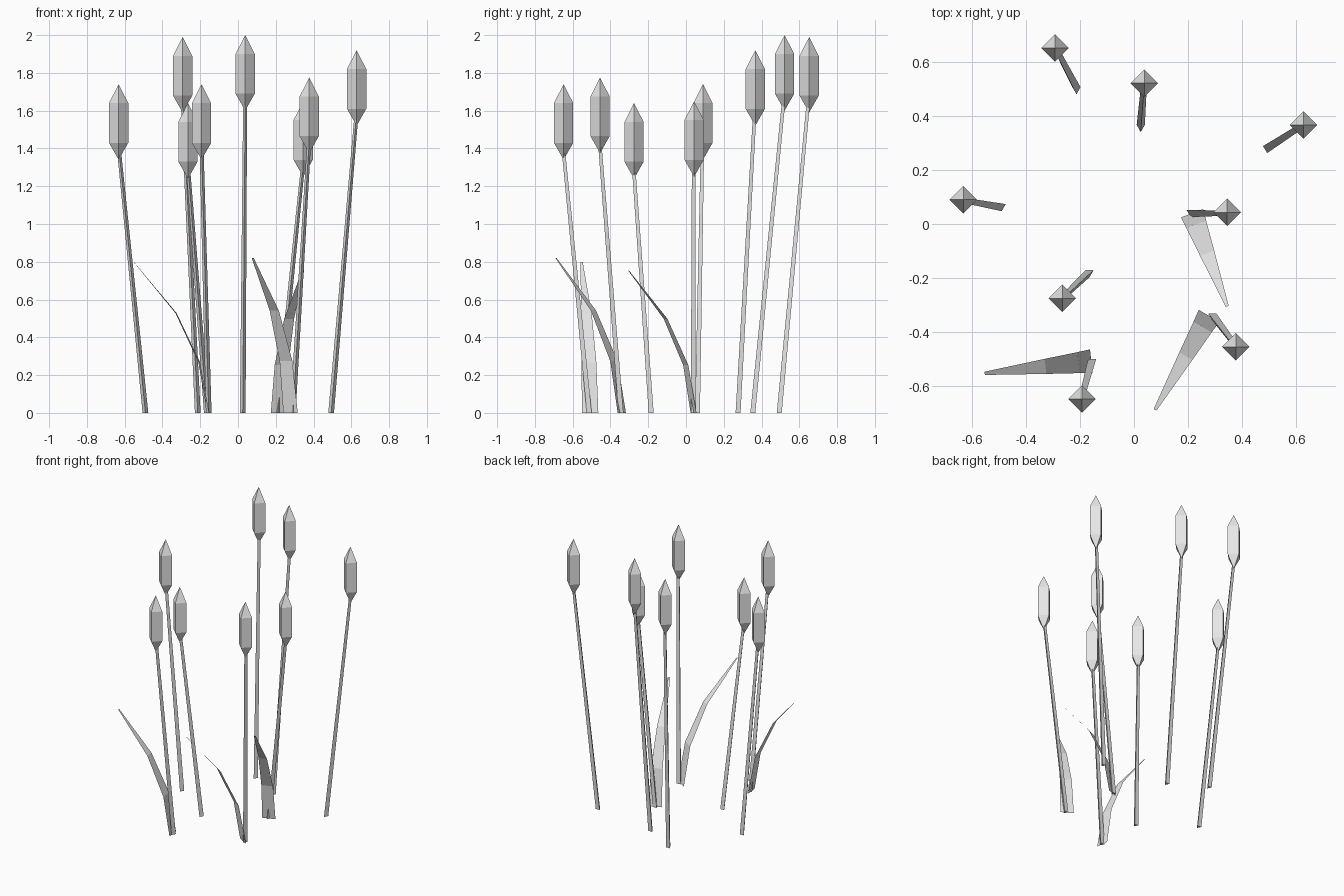
import bpy, math
from mathutils import Vector

if "Cube" in bpy.data.objects:
    bpy.data.objects.remove(bpy.data.objects["Cube"])

mat = bpy.data.materials.new("pale grey")
mat.diffuse_color = (0.8, 0.8, 0.8, 1)
mat.use_nodes = True
mat.node_tree.nodes["Principled BSDF"].inputs["Base Color"].default_value = mat.diffuse_color


def add_mesh(name, verts, faces):
    me = bpy.data.meshes.new(name)
    me.from_pydata(verts, [], faces)
    me.materials.append(mat)
    ob = bpy.data.objects.new(name, me)
    bpy.context.collection.objects.link(ob)


def ring(center, radius, sides):
    # first corner points to -y
    return [Vector(center) + Vector((radius * math.sin(a), -radius * math.cos(a), 0))
            for a in (2 * math.pi * i / sides for i in range(sides))]


def loft(name, rings):
    n = len(rings[0])
    faces = [(r * n + (i), r * n + (i + 1) % n, (r + 1) * n + (i + 1) % n, (r + 1) * n + i)
             for r in range(len(rings) - 1) for i in range(n)]
    faces += [tuple(reversed(range(n))), tuple(range(len(rings) * n - n, len(rings) * n))]
    add_mesh(name, [v for r in rings for v in r], faces)


def seed_head(name, x, y, top):
    # four-sided block with pointed ends
    verts = [Vector((x, y, top - 0.4)), *ring((x, y, top - 0.31), 0.051, 4),
             *ring((x, y, top - 0.1), 0.051, 4), Vector((x, y, top))]
    faces = []
    for i in range(4):
        j = (i + 1) % 4
        faces += [(0, 1 + j, 1 + i), (1 + i, 1 + j, 5 + j, 5 + i), (5 + i, 5 + j, 9)]
    add_mesh(name, verts, faces)


# Reeds: base x, y, head x, y, top height
reeds = [
    (-0.213, 0.498, -0.293, 0.652, 1.99),
    (0.025, 0.358, 0.038, 0.522, 2.00),
    (0.493, 0.280, 0.628, 0.367, 1.92),
    (-0.490, 0.065, -0.632, 0.090, 1.74),
    (0.210, 0.043, 0.345, 0.043, 1.65),
    (-0.165, -0.180, -0.265, -0.275, 1.64),
    (-0.155, -0.508, -0.193, -0.648, 1.74),
    (0.290, -0.340, 0.377, -0.455, 1.775),
]
for k, (bx, by, hx, hy, top) in enumerate(reeds, 1):
    loft(f"stem_{k}", [ring((bx, by, 0), 0.0175, 3), ring((hx, hy, top - 0.33), 0.012, 3)])
    seed_head(f"seed_head_{k}", hx, hy, top)

# Leaves: flat blades bending outward; base x, y, tip x, y, height
leaves = [
    (0.215, 0.040, 0.345, -0.305, 0.755),
    (0.278, -0.340, 0.078, -0.688, 0.82),
    (-0.158, -0.508, -0.553, -0.553, 0.80),
]
for k, (bx, by, tx, ty, h) in enumerate(leaves, 1):
    base, out = Vector((bx, by, 0)), Vector((tx - bx, ty - by, 0))
    side = Vector((-out.y, out.x, 0)).normalized()
    verts = []
    for reach, height, half in ((0, 0, 0.044), (0.12, 0.335, 0.039),
                                (0.43, 0.66, 0.028), (1, 1, 0.006)):
        c = base + out * reach + Vector((0, 0, h * height))
        verts += [c - side * half, c + side * half]
    add_mesh(f"leaf_{k}", verts, [(2 * i, 2 * i + 2, 2 * i + 3, 2 * i + 1) for i in range(3)])
